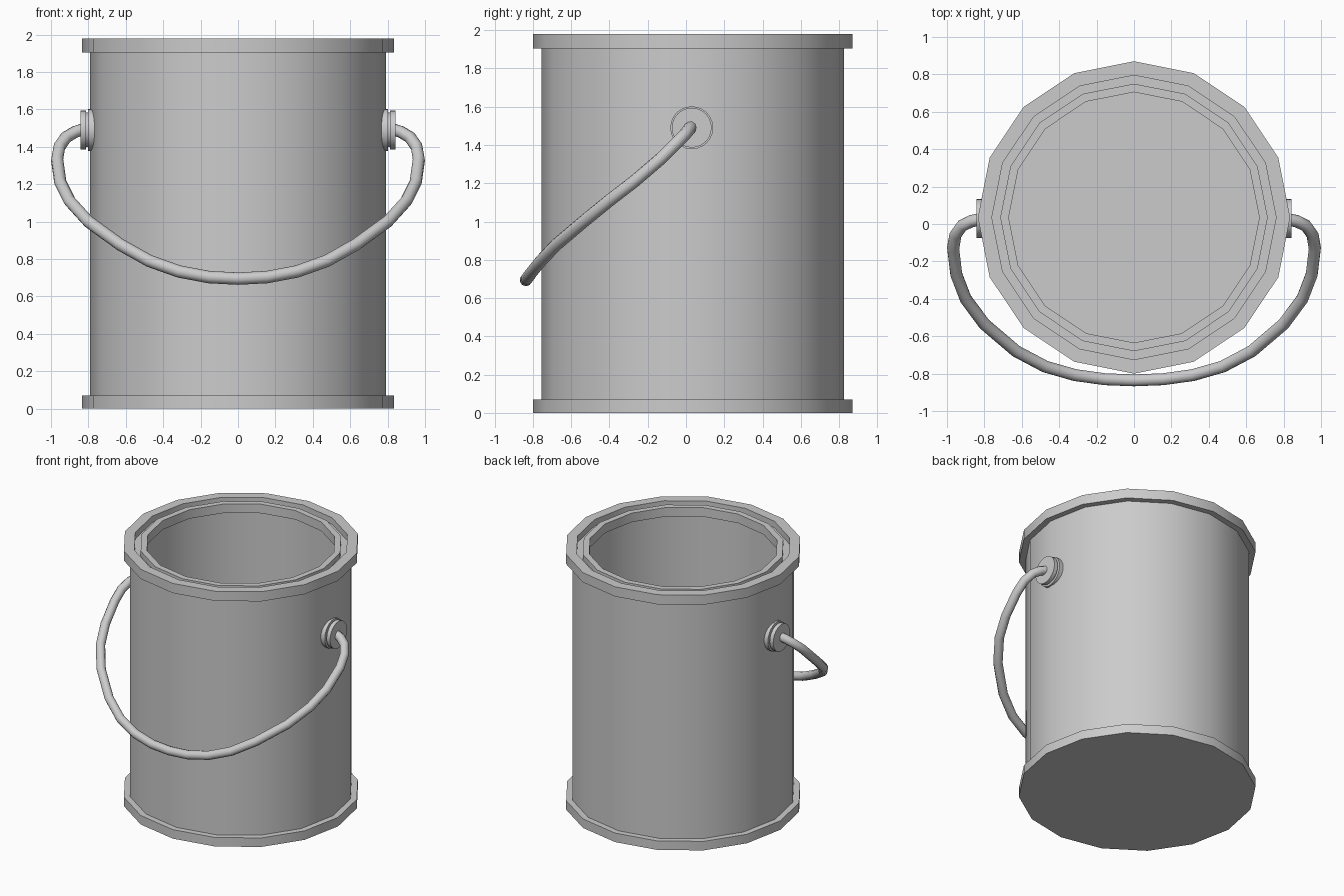
import bpy, bmesh
from math import pi, sin, cos, radians
from mathutils import Matrix

if "Cube" in bpy.data.objects:
    bpy.data.objects.remove(bpy.data.objects["Cube"])

CY = 0.035  # can axis position in y


def smooth(obj, angle=35):
    bpy.ops.object.select_all(action='DESELECT')
    obj.select_set(True)
    bpy.context.view_layer.objects.active = obj
    bpy.ops.object.shade_smooth_by_angle(angle=radians(angle))


def lathe(name, profile, sides, matrix):
    """Revolve (radius, height) points about z; zero radius closes the end."""
    bm = bmesh.new()
    rings = []
    for r, z in profile:
        if r == 0:
            rings.append([bm.verts.new((0, 0, z))] * sides)
        else:
            rings.append([bm.verts.new((r * cos(2 * pi * i / sides),
                                        r * sin(2 * pi * i / sides), z))
                          for i in range(sides)])
    for a, b in zip(rings, rings[1:]):
        for i in range(sides):
            j = (i + 1) % sides
            bm.faces.new(dict.fromkeys((a[i], a[j], b[j], b[i])))
    bmesh.ops.recalc_face_normals(bm, faces=bm.faces)
    bm.transform(matrix)
    mesh = bpy.data.meshes.new(name)
    bm.to_mesh(mesh)
    bm.free()
    obj = bpy.data.objects.new(name, mesh)
    bpy.context.collection.objects.link(obj)
    smooth(obj)
    return obj


# Can: base flange, wall, top rim, lid groove, inner lip, hollow inside
can_profile = [
    (0, 0), (0.835, 0), (0.835, 0.07), (0.79, 0.07),
    (0.79, 1.905), (0.835, 1.905), (0.835, 1.98), (0.76, 1.98),
    (0.76, 1.93), (0.715, 1.93), (0.715, 1.97), (0.67, 1.97),
    (0.67, 1.90), (0.77, 1.90), (0.77, 0.05), (0, 0.05),
]
lathe("can_body", can_profile, 16, Matrix.Translation((0, CY, 0)))

# Handle mounts: base disc, neck and outer disc on each side
mount_profile = [
    (0, 0.74), (0.112, 0.74), (0.112, 0.802), (0.092, 0.802),
    (0.092, 0.812), (0.104, 0.812), (0.104, 0.842), (0, 0.842),
]
for side, label in ((1, "right"), (-1, "left")):
    lathe("handle_mount_" + label, mount_profile, 24,
          Matrix.Translation((0, 0.03, 1.49)) @ Matrix.Rotation(side * pi / 2, 4, 'Y'))

# Wire handle: half path mirrored across x
half = [
    (0.82, 0.025, 1.495), (0.87, 0.015, 1.48), (0.92, -0.01, 1.45),
    (0.955, -0.06, 1.40), (0.967, -0.13, 1.33), (0.95, -0.27, 1.21),
    (0.90, -0.40, 1.11), (0.80, -0.535, 1.00), (0.63, -0.68, 0.877),
    (0.475, -0.762, 0.79), (0.315, -0.808, 0.733), (0.155, -0.83, 0.703),
]
path = half + [(0, -0.836, 0.695)] + [(-x, y, z) for x, y, z in reversed(half)]
curve = bpy.data.curves.new("wire_handle", 'CURVE')
curve.dimensions = '3D'
curve.bevel_depth = 0.033
curve.bevel_resolution = 3
curve.use_fill_caps = True
spline = curve.splines.new('POLY')
spline.points.add(len(path) - 1)
for point, co in zip(spline.points, path):
    point.co = (*co, 1)
handle = bpy.data.objects.new("wire_handle", curve)
bpy.context.collection.objects.link(handle)
bpy.ops.object.select_all(action='DESELECT')
handle.select_set(True)
bpy.context.view_layer.objects.active = handle
bpy.ops.object.convert(target='MESH')
smooth(bpy.context.view_layer.objects.active, 50)
